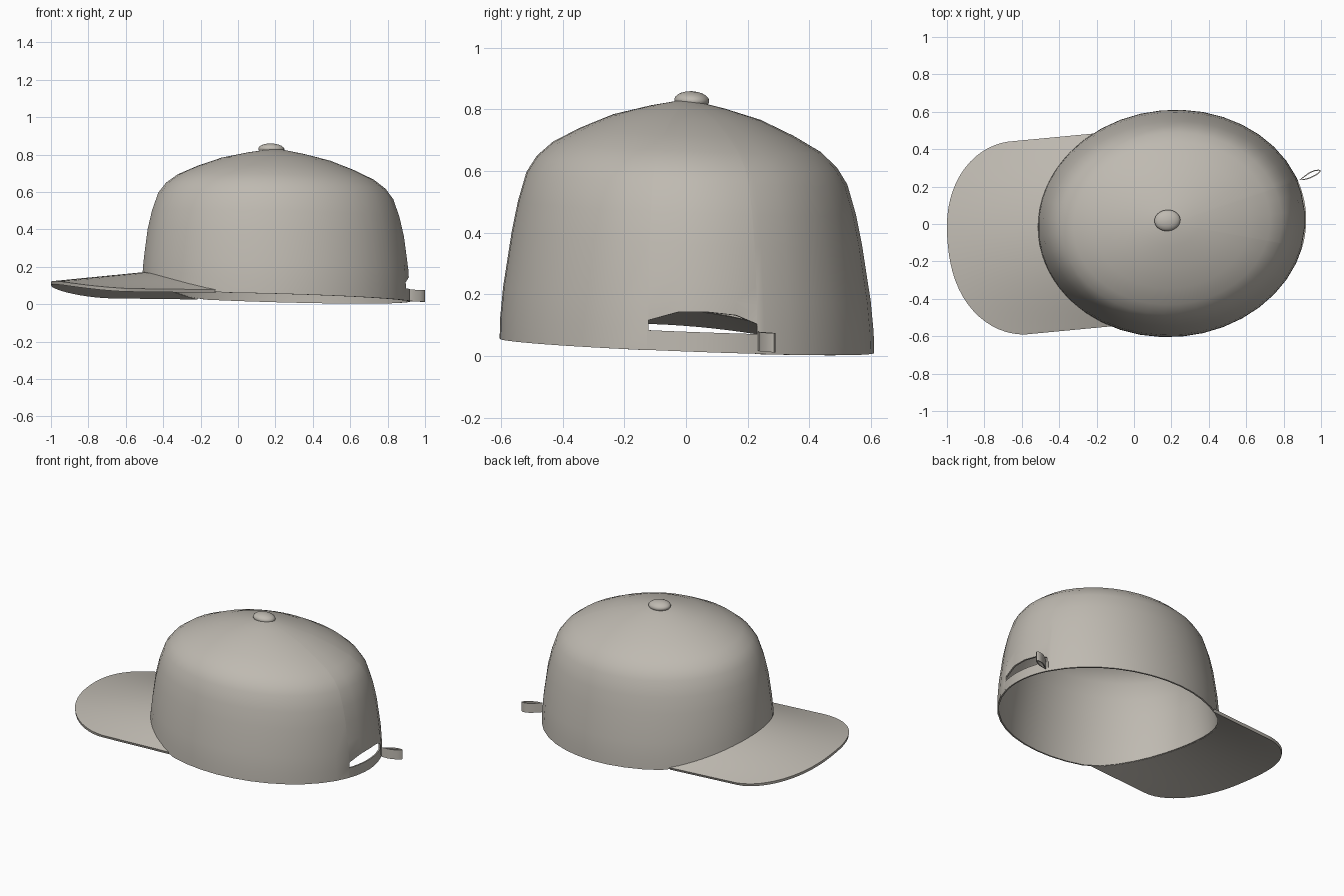
import bpy, bmesh, math

if "Cube" in bpy.data.objects:
    bpy.data.objects.remove(bpy.data.objects["Cube"])

A, B = 0.715, 0.602            # half length and half width of the crown
TURN = math.radians(5.4)       # the cap is turned slightly about z
C, S = math.cos(TURN), math.sin(TURN)
CX, CY = 0.202, 0.003          # centre of the crown
BRIM_W = 0.514                 # half width of the brim
SLOT_Y, SLOT_W = -0.013, 0.177  # centre and half width of the rear opening

fabric = bpy.data.materials.new("warm grey fabric")
fabric.diffuse_color = (0.52, 0.49, 0.44, 1)
fabric.use_nodes = True
fabric.node_tree.nodes["Principled BSDF"].inputs["Base Color"].default_value = fabric.diffuse_color


def place(p):
    """Cap space (x to the back) to world: slight tilt, turn and shift."""
    x, y, z = p
    return (CX + x * C - y * S, CY + x * S + y * C, z - 0.03 * x - 0.035 * y)


def finish(name, verts, faces, thickness=0.0, offset=0.0):
    me = bpy.data.meshes.new(name)
    me.from_pydata([place(v) for v in verts], [], faces)
    bm = bmesh.new()
    bm.from_mesh(me)
    bmesh.ops.recalc_face_normals(bm, faces=bm.faces)
    bm.to_mesh(me)
    bm.free()
    me.materials.append(fabric)
    ob = bpy.data.objects.new(name, me)
    bpy.context.collection.objects.link(ob)
    bpy.ops.object.select_all(action='DESELECT')
    ob.select_set(True)
    bpy.context.view_layer.objects.active = ob
    if thickness:
        m = ob.modifiers.new("thickness", 'SOLIDIFY')
        m.thickness, m.offset = thickness, offset
        bpy.ops.object.modifier_apply(modifier=m.name)
    bpy.ops.object.shade_smooth_by_angle(angle=math.radians(40))
    return ob


def grid_faces(rows, cols, wrap=False):
    """Quads for rows x cols vertices stored row by row."""
    return [(r * cols + c, r * cols + (c + 1) % cols,
             (r + 1) * cols + (c + 1) % cols, (r + 1) * cols + c)
            for r in range(rows - 1) for c in range(cols if wrap else cols - 1)]


# Crown profile: (radius factor, height)
PROFILE = [(1.0, 0.03), (0.997, 0.1), (0.985, 0.2), (0.945, 0.38), (0.912, 0.48),
           (0.866, 0.575), (0.81, 0.628), (0.725, 0.674), (0.58, 0.722), (0.4, 0.77),
           (0.2, 0.803), (0.05, 0.822)]


def radius(z, a):
    """Radius factor; front and back are a little fuller than the sides."""
    for (r0, z0), (r1, z1) in zip(PROFILE, PROFILE[1:]):
        if z <= z1:
            t = max(0, (z - z0) / (z1 - z0))
            r = r0 + (r1 - r0) * t
            break
    else:
        r = PROFILE[-1][0]
    return r * (1 + 0.012 * math.cos(2 * a) * min(1, max(0, (z - 0.1) / 0.3)))


def rim(a):
    """Height of the lower edge: raised over the brim and the rear opening."""
    x, y = A * math.cos(a), B * math.sin(a)
    if x < 0 and abs(y) < BRIM_W:
        return 0.033 + 0.1 * (1 - (y / BRIM_W) ** 2)
    d = abs(y - SLOT_Y) / SLOT_W
    if x > 0 and d < 1:
        return 0.13 + 0.034 * (1 - d ** 3)
    return 0.033


# Crown with notched rim
slot = [math.asin((SLOT_Y + s * SLOT_W) / B) for s in (-1, 1)]
angles = [2 * math.pi * i / 40 - math.pi for i in range(40)]
angles = [a for a in angles if min(abs(a - e) for e in slot) > 0.02]
angles = sorted(angles + [e + d for e in slot for d in (-0.001, 0.001)])
verts = []
for _, z in PROFILE:
    for a in angles:
        base = rim(a)
        h = base + (z - 0.03) * (0.38 - base) / 0.35 if z < 0.38 else z
        r = radius(h, a)
        verts.append((A * r * math.cos(a), B * r * math.sin(a), h))
n = len(angles)
faces = grid_faces(len(PROFILE), n, True)
faces.append(tuple(range((len(PROFILE) - 1) * n, len(PROFILE) * n)))
finish("crown", verts, faces, 0.01)

# Arched brim running from the crown rim to a rounded front edge
ROWS, COLS = 9, 33
verts = []
for i in range(ROWS):
    s = i / (ROWS - 1)
    for j in range(COLS):
        t = math.sin((2 * j / (COLS - 1) - 1) * math.pi / 2)
        y = t * BRIM_W
        x_in = -A * math.sqrt(1 - (y / B) ** 2)
        x_out = -0.83 - 0.372 * max(0, 1 - abs(t) ** 2.3) ** 0.53
        arch = 1 - t * t
        z = (1 - s) * (0.04 + 0.1 * arch) + s * (0.032 + 0.045 * arch)
        verts.append((x_in + (x_out - x_in) * s, y, z))
finish("brim", verts, grid_faces(ROWS, COLS), 0.018)

# Rear adjustment strap below the opening
verts = []
for z in (0.034, 0.066, 0.098):
    for k in range(13):
        a = slot[0] - 0.004 + (slot[1] - slot[0] + 0.02) * k / 12
        verts.append((A * math.cos(a), B * math.sin(a), z))
finish("strap", verts, grid_faces(3, 13), 0.009)

# Folded strap end: thin teardrop loop, given as world x, y
LOOP = [(0.885, 0.235), (0.92, 0.24), (0.945, 0.248), (0.972, 0.262), (0.99, 0.275),
        (0.996, 0.284), (0.988, 0.288), (0.965, 0.285), (0.94, 0.275), (0.915, 0.257)]
verts = []
for z in (0.044, 0.106):
    for wx, wy in LOOP:
        dx, dy = wx - CX, wy - CY
        verts.append((dx * C + dy * S, dy * C - dx * S, z))
finish("strap_loop", verts, grid_faces(2, len(LOOP), True), 0.006)

# Top button
verts, SEG = [], 24
for k in range(8):
    e = math.radians(-25 + 110 * k / 7)
    for i in range(SEG):
        a = 2 * math.pi * i / SEG
        verts.append((-0.022 + 0.07 * math.cos(e) * math.cos(a),
                      0.018 + 0.057 * math.cos(e) * math.sin(a),
                      0.829 + 0.03 * math.sin(e)))
faces = grid_faces(8, SEG, True)
faces += [tuple(range(SEG)), tuple(range(7 * SEG, 8 * SEG))]
finish("top_button", verts, faces)
